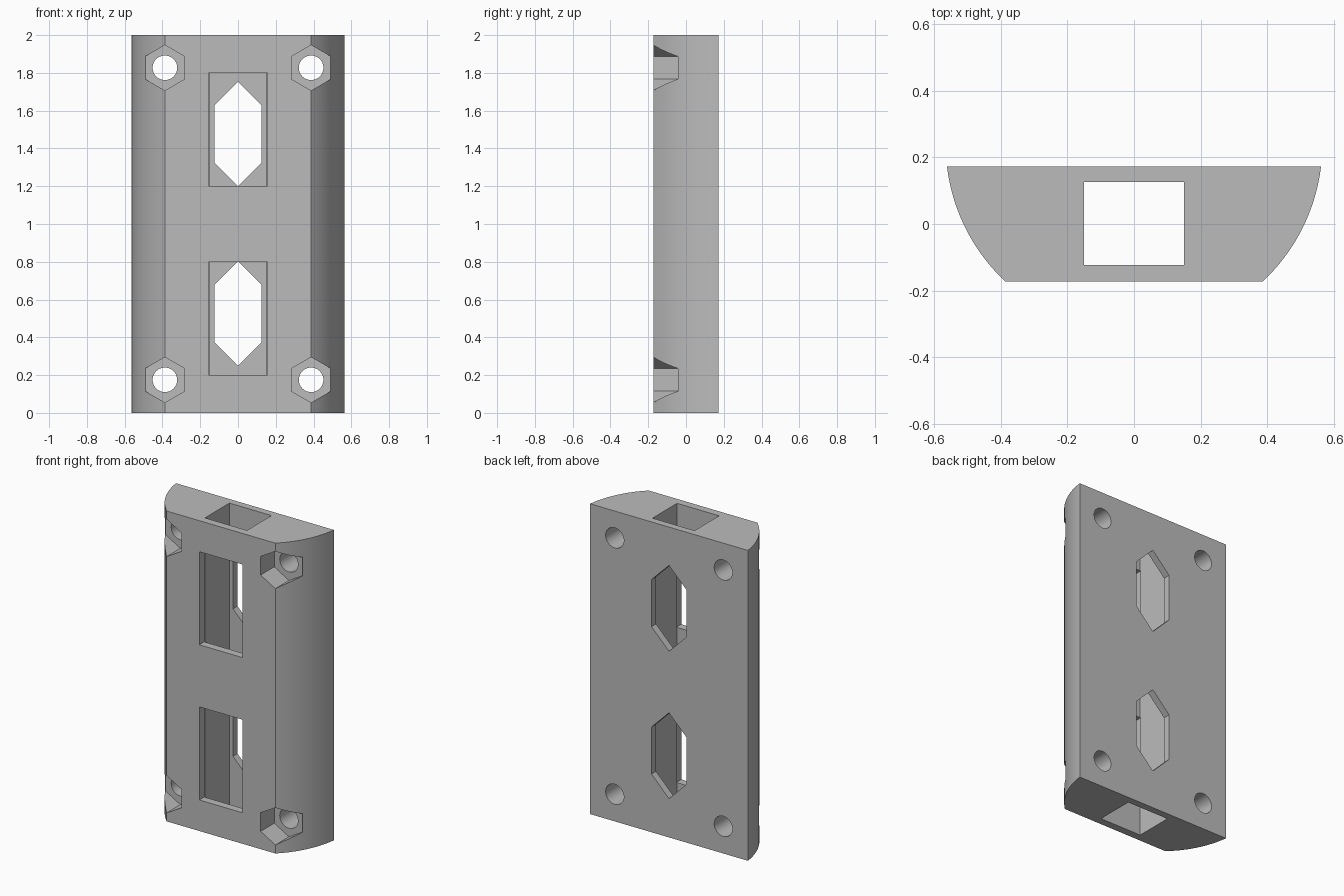
import bpy, bmesh, math
from mathutils import Vector

cube = bpy.data.objects.get("Cube")
if cube:
    bpy.data.objects.remove(cube, do_unlink=True)

grey = bpy.data.materials.new("plain_grey")
grey.use_nodes = True
colour = (0.5, 0.5, 0.5, 1)
grey.diffuse_color = colour
grey.node_tree.nodes["Principled BSDF"].inputs["Base Color"].default_value = colour


def prism(name, outline, axis, start, end):
    """Extrude a 2D outline along z (outline is x, y) or y (outline is x, z)."""
    bm = bmesh.new()
    place = (lambda a, b: (a, b, start)) if axis == "z" else (lambda a, b: (a, start, b))
    face = bm.faces.new([bm.verts.new(place(a, b)) for a, b in outline])
    step = Vector((0, 0, end - start) if axis == "z" else (0, end - start, 0))
    top = bmesh.ops.extrude_face_region(bm, geom=[face])["geom"]
    bmesh.ops.translate(bm, vec=step, verts=[v for v in top if isinstance(v, bmesh.types.BMVert)])
    bmesh.ops.recalc_face_normals(bm, faces=bm.faces)
    mesh = bpy.data.meshes.new(name)
    bm.to_mesh(mesh)
    bm.free()
    mesh.materials.append(grey)
    obj = bpy.data.objects.new(name, mesh)
    bpy.context.collection.objects.link(obj)
    return obj


def ring(cx, cz, radius, sides):
    """Regular polygon with a corner pointing up."""
    angles = [math.tau * i / sides for i in range(sides)]
    return [(cx + radius * math.sin(a), cz + radius * math.cos(a)) for a in angles]


def box(x, low, high):
    return [(-x, low), (x, low), (x, high), (-x, high)]


# Body: flat front and back, with sides following one circle
half_depth, front_x, back_x = 0.173, 0.387, 0.5625
centre_y = (back_x ** 2 - front_x ** 2) / (4 * half_depth)
radius = math.hypot(back_x, half_depth - centre_y)
first = math.atan2(-half_depth - centre_y, front_x)
last = math.atan2(half_depth - centre_y, back_x)
steps = 24
right = []
for i in range(steps + 1):
    a = first + (last - first) * i / steps
    right.append((radius * math.cos(a), centre_y + radius * math.sin(a)))
left = [(-x, y) for x, y in reversed(right)]
body = prism("housing", right + left, "z", 0, 2)

# Vertical channel
cutters = [prism("channel_cutter", box(0.15, -0.123, 0.127), "z", -0.1, 2.1)]

# Front windows and pointed openings in the back wall
for low, opening in ((0.2, 0.25), (1.2, 1.2)):
    cutters.append(prism("window_cutter", box(0.155, low, low + 0.6), "y", -0.3, -0.12))
    w, top = 0.125, opening + 0.553
    pointed = [(0, opening), (w, opening + w), (w, top - w),
               (0, top), (-w, top - w), (-w, opening + w)]
    cutters.append(prism("back_opening_cutter", pointed, "y", 0, 0.3))

# Corner bolt holes with hexagonal nut pockets
for x in (-front_x, front_x):
    for z in (0.175, 1.827):
        cutters.append(prism("nut_pocket_cutter", ring(x, z, 0.12, 6), "y", -0.3, -0.035))
        cutters.append(prism("bolt_hole_cutter", ring(x, z, 0.065, 40), "y", -0.1, 0.3))

# Cut everything out of the body
bpy.ops.object.select_all(action="DESELECT")
body.select_set(True)
bpy.context.view_layer.objects.active = body
for cutter in cutters:
    cutter.hide_render = True
    cut = body.modifiers.new("cut", "BOOLEAN")
    cut.operation = "DIFFERENCE"
    cut.solver = "EXACT"
    cut.object = cutter
    bpy.ops.object.modifier_apply(modifier=cut.name)
    bpy.data.objects.remove(cutter, do_unlink=True)

bpy.ops.object.shade_smooth_by_angle(angle=math.radians(25))
